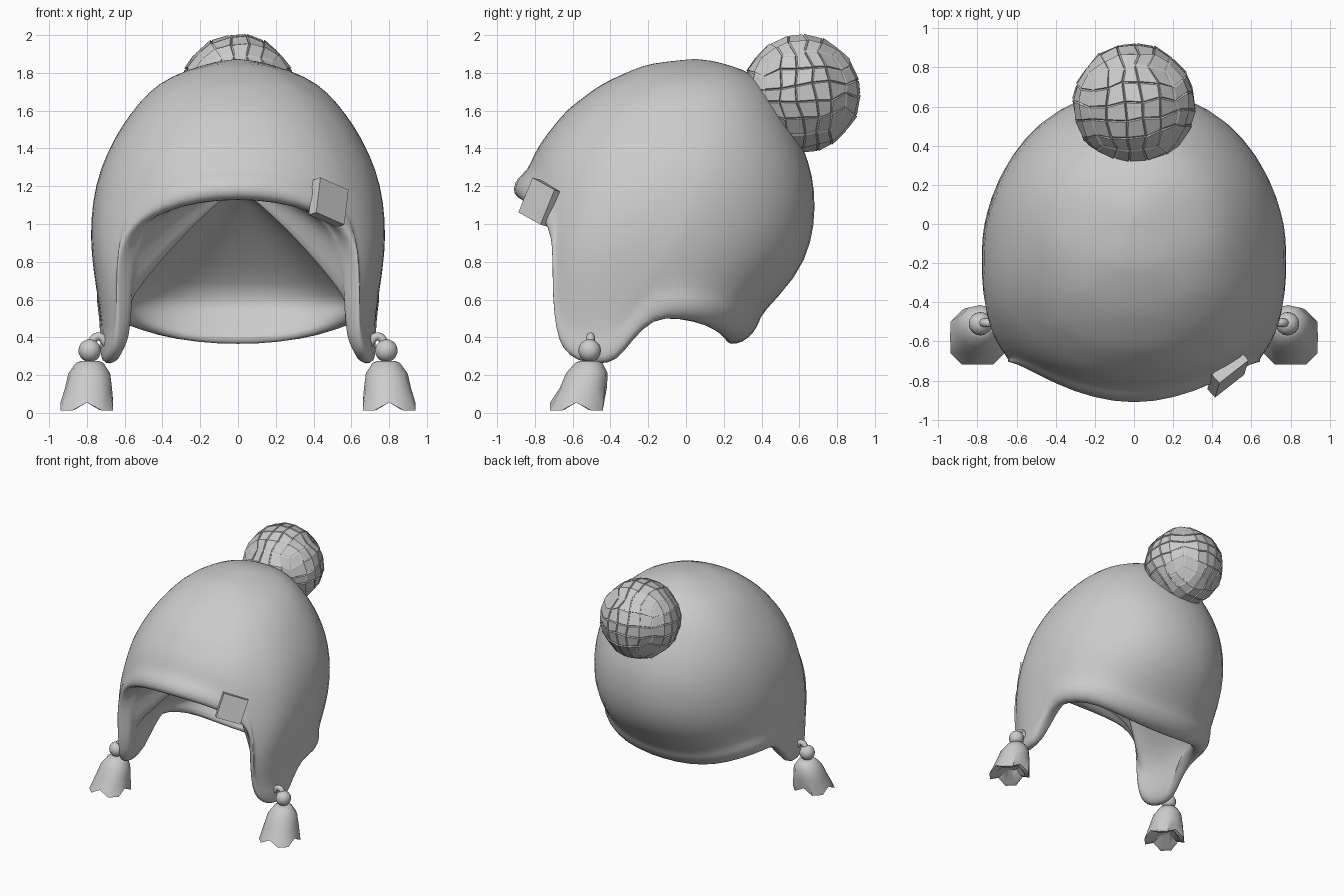
import bpy, bmesh, math, random
from mathutils import Vector, Matrix

random.seed(4)
if "Cube" in bpy.data.objects:
    bpy.data.objects.remove(bpy.data.objects["Cube"])

GREY = (0.6, 0.6, 0.6, 1)
wool = bpy.data.materials.new("grey wool")
wool.use_nodes = True
wool.diffuse_color = GREY
wool.node_tree.nodes["Principled BSDF"].inputs["Base Color"].default_value = GREY


def add_object(name, bm, smooth=None):
    bmesh.ops.recalc_face_normals(bm, faces=bm.faces)
    mesh = bpy.data.meshes.new(name)
    bm.to_mesh(mesh)
    bm.free()
    mesh.materials.append(wool)
    obj = bpy.data.objects.new(name, mesh)
    bpy.context.collection.objects.link(obj)
    if smooth:
        bpy.ops.object.select_all(action="DESELECT")
        obj.select_set(True)
        bpy.context.view_layer.objects.active = obj
        bpy.ops.object.shade_smooth_by_angle(angle=math.radians(smooth))
    return obj


def bridge(bm, a, b):
    for k in range(len(a)):
        m = (k + 1) % len(a)
        bm.faces.new((a[k], a[m], b[m], b[k]))


# Cap cross-sections: height, half width, front y, back y, centre y
SECTIONS = [
    (1.875, 0.0, 0.05, 0.05, 0.05), (1.85, 0.2, -0.2, 0.25, 0.04),
    (1.75, 0.42, -0.44, 0.43, 0.0), (1.6, 0.57, -0.64, 0.53, -0.05),
    (1.4, 0.69, -0.8, 0.63, -0.1), (1.25, 0.75, -0.855, 0.68, -0.16),
    (1.1, 0.78, -0.87, 0.695, -0.2), (0.9, 0.79, -0.87, 0.675, -0.2),
    (0.7, 0.76, -0.85, 0.59, -0.2), (0.5, 0.72, -0.85, 0.38, -0.2),
    (0.25, 0.725, -0.85, 0.19, -0.2)]

# Lower edge of one half, front to back: angle and height
RIM = [(0, 1.14), (14, 1.125), (28, 1.08), (38, 1.02), (45, 0.93), (48, 0.79), (50, 0.58),
       (53, 0.42), (57, 0.34), (66, 0.28), (77, 0.265), (84, 0.28), (88, 0.39), (92, 0.51),
       (105, 0.51), (125, 0.475), (145, 0.415), (163, 0.38), (180, 0.37)]
# Rolled hem: height above the edge and share of the bulge
HEM = [(0.15, 0), (0.11, 0.7), (0.05, 1), (0, 0.6)]


def cap_point(angle, z, bulge=0):
    for hi, lo in zip(SECTIONS, SECTIONS[1:]):
        if z >= lo[0]:
            break
    t = (hi[0] - z) / (hi[0] - lo[0])
    _, w, front, back, mid = [a + (b - a) * t for a, b in zip(hi, lo)]
    s, c = abs(math.sin(angle)), math.cos(angle)
    power = 2.15
    if c > 0:
        power += 1.3 * max(0, min(1, (1.1 - z) / 0.5))
    x = w * s ** (2 / power)
    reach = mid - front if c > 0 else back - mid
    y = -math.copysign(reach * abs(c) ** (2 / power), c)
    out = Vector((x, y, 0))
    if out.length:
        out += out.normalized() * bulge
    return Vector((out.x, out.y + mid, z))


# Cap with ear flaps, and a shallow lining inside
bm = bmesh.new()
TOP, ROWS, WALL = SECTIONS[0][0], 11, 0.09
LINING_TOP = Vector((0, -0.25, 1.2))
apex = bm.verts.new((0, 0.05, TOP))
lining_apex = bm.verts.new(LINING_TOP)
columns = []
half = len(RIM) - 1
for k in range(2 * half):
    i, side = (k, 1) if k <= half else (2 * half - k, -1)
    rim_angle, rim_z = RIM[i]
    start = 180 * i / half
    roll = 0.045 if i > 13 else max(0.07 - 0.018 * i, 0.01)
    hem_top = rim_z + HEM[0][0]
    points = []
    for r in range(1, ROWS):
        v = r / ROWS
        z = TOP - (TOP - hem_top) * (1 - math.cos(v * math.pi / 2))
        points.append(cap_point(math.radians(start + (rim_angle - start) * v * v), z))
    angle = math.radians(rim_angle)
    points += [cap_point(angle, rim_z + h, roll * share) for h, share in HEM]
    points.append(cap_point(angle, rim_z - 0.015, -WALL * 0.4))
    # Lining: up the inside of the wall, then in to a blunt point
    points.append(cap_point(angle, rim_z + 0.015, -WALL))
    wall_angle = math.radians(rim_angle * 0.6 + start * 0.4)
    shoulder = cap_point(wall_angle, max(rim_z + 0.03, 0.6), -WALL - 0.03)
    points.append((points[-1] + shoulder) / 2)
    points.append(shoulder)
    for t in (0.25, 0.5, 0.75):
        p = shoulder.lerp(LINING_TOP, t)
        p.z += 0.04 * math.sin(t * math.pi)
        points.append(p)
    columns.append([bm.verts.new((p.x * side, p.y, p.z)) for p in points])
for k, col in enumerate(columns):
    nxt = columns[(k + 1) % len(columns)]
    bm.faces.new((apex, col[0], nxt[0]))
    bm.faces.new((lining_apex, nxt[-1], col[-1]))
    for r in range(len(col) - 1):
        bm.faces.new((col[r], col[r + 1], nxt[r + 1], nxt[r]))
cap = add_object("cap", bm, 80)
soft = cap.modifiers.new("soft", "SUBSURF")
soft.levels = soft.render_levels = 1

# Pompom made of raised yarn tiles
bm = bmesh.new()
bmesh.ops.create_cube(bm, size=2)
bmesh.ops.subdivide_edges(bm, edges=bm.edges[:], cuts=4, use_grid_fill=True)
for v in bm.verts:
    p = Vector([math.tan(c * math.pi / 4) for c in v.co]).normalized()
    p += Vector([random.uniform(-1, 1) for _ in range(3)]) * 0.04
    v.co = p.normalized() * random.uniform(0.303, 0.31)
bmesh.ops.inset_individual(bm, faces=bm.faces[:], thickness=0.008, depth=0.009)
turn = Matrix.Rotation(math.radians(6), 4, "X") @ Matrix.Rotation(0.1, 4, "Z")
bmesh.ops.transform(bm, verts=bm.verts, matrix=Matrix.Translation((0, 0.61, 1.69)) @ turn)
add_object("pompom", bm)

# Tassels hanging from the ear flaps
SKIRT = [(0.274, 0.05, 0), (0.265, 0.072, 0), (0.21, 0.112, 0.15), (0.13, 0.13, 0.45),
         (0.03, 0.153, 1), (0.035, 0.12, 1), (0.09, 0.06, 0.7)]
for side, label in ((1, "left"), (-1, "right")):
    bm = bmesh.new()
    rings = []
    for n, (z, radius, lean) in enumerate(SKIRT):
        ring = []
        for k in range(12):
            a = k * math.tau / 12
            fold = lean * (0.05 if k % 3 else -0.09)
            hem = (0.025 if k % 3 == 0 else -0.018) if n in (4, 5) else 0
            r = radius * (1 + fold)
            ring.append(bm.verts.new((side * (0.785 + 0.015 * lean + r * math.cos(a)),
                                      -0.515 - 0.065 * lean + r * math.sin(a), z + hem)))
        rings.append(ring)
    for a, b in zip(rings, rings[1:]):
        bridge(bm, a, b)
    bm.faces.new(rings[0])
    bm.faces.new(rings[-1])
    add_object(label + "_tassel_skirt", bm, 40)

    bm = bmesh.new()
    bmesh.ops.create_uvsphere(bm, u_segments=16, v_segments=10, radius=0.06,
                              matrix=Matrix.Translation((side * 0.785, -0.51, 0.33)))
    add_object(label + "_tassel_knot", bm, 60)

    cord = bpy.data.curves.new(label + "_tassel_cord", "CURVE")
    cord.dimensions = "3D"
    cord.bevel_depth = 0.022
    cord.bevel_resolution = 2
    cord.resolution_u = 6
    cord.use_fill_caps = True
    path = cord.splines.new("BEZIER")
    path.bezier_points.add(2)
    for bp, (x, z) in zip(path.bezier_points, ((0.69, 0.36), (0.74, 0.405), (0.785, 0.36))):
        bp.co = (side * x, -0.505, z)
        bp.handle_left_type = bp.handle_right_type = "AUTO"
    cord.materials.append(wool)
    bpy.context.collection.objects.link(bpy.data.objects.new(label + "_tassel_cord", cord))

# Plain fabric tab folded over the brim
bm = bmesh.new()
across = Vector((0.16, 0.125, -0.07)).normalized()
down = Vector((-0.03, -0.08, -0.18))
down = (down - across * down.dot(across)).normalized()
normal = across.cross(down)
frame = Matrix((across, down, normal)).transposed().to_4x4()
frame.translation = Vector((0.48, -0.77, 1.115))
bmesh.ops.create_cube(bm, size=1, matrix=frame @ Matrix.Diagonal((0.2, 0.2, 0.06, 1)))
add_object("brim_tab", bm)
